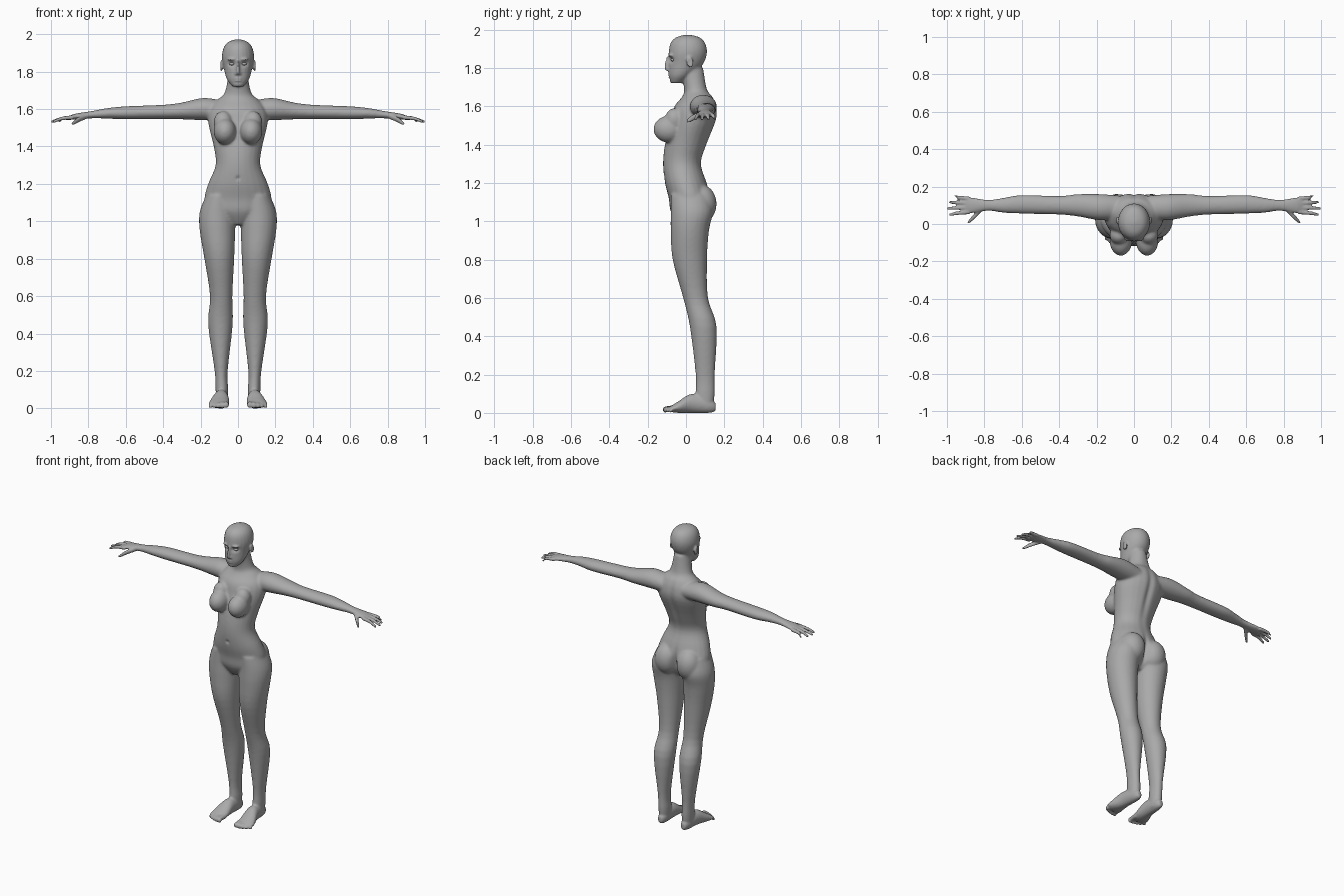
import bpy, bmesh
from math import sin, cos, pi, exp
from mathutils import Vector, Matrix
from mathutils.kdtree import KDTree

if "Cube" in bpy.data.objects:
    bpy.data.objects.remove(bpy.data.objects["Cube"])

GREY = (.4, .4, .4, 1)
skin = bpy.data.materials.new("plain grey")
skin.use_nodes = True
skin.diffuse_color = GREY
skin.node_tree.nodes["Principled BSDF"].inputs["Base Color"].default_value = GREY

bm = bmesh.new()
BOTH, MIDDLE = (1, -1), (1,)


def spline(before, start, end, after, t):
    """Point between start and end on a smooth curve through all four."""
    result = []
    for p, q, r, s in zip(before, start, end, after):
        bend = 2 * p - 5 * q + 4 * r - s
        twist = 3 * (q - r) + s - p
        result.append(q + ((r - p) * t + bend * t * t + twist * t ** 3) / 2)
    return result


def loft(axis, sections, sides=BOTH, segments=24, steps=4):
    """Smooth tube through ellipses: position, then centre and radius on both cross axes."""
    last = len(sections) - 1
    rows = []
    for i in range(last):
        before, after = sections[max(i - 1, 0)], sections[min(i + 2, last)]
        for k in range(steps):
            rows.append(spline(before, sections[i], sections[i + 1], after, k / steps))
    rows.append(sections[last])
    for side in sides:
        rings = []
        for along, centre_a, radius_a, centre_b, radius_b in rows:
            ring = []
            for k in range(segments):
                angle = 2 * pi * k / segments
                a = centre_a + radius_a * cos(angle)
                b = centre_b + radius_b * sin(angle)
                x, y, z = {"X": (along, a, b), "Y": (a, along, b), "Z": (a, b, along)}[axis]
                ring.append(bm.verts.new((x * side, y, z)))
            rings.append(ring)
        faces = [bm.faces.new(rings[0]), bm.faces.new(rings[-1])]
        for low, high in zip(rings, rings[1:]):
            for k in range(segments):
                faces.append(bm.faces.new((low[k - 1], low[k], high[k], high[k - 1])))
        bmesh.ops.recalc_face_normals(bm, faces=faces)


def upright(rows):
    """Loft standing on the centre line: height, half width, depth centre, half depth."""
    loft("Z", [(z, 0, width, y, depth) for z, width, y, depth in rows], MIDDLE)


def ball(centre, radii, sides=BOTH, tilt=0):
    x, y, z = centre
    for side in sides:
        place = Matrix.Translation((x * side, y, z))
        turn = Matrix.Rotation(tilt, 4, "X")
        bmesh.ops.create_uvsphere(bm, u_segments=24, v_segments=16, radius=1,
                                  matrix=place @ turn @ Matrix.Diagonal((*radii, 1)))


def digit(axis, path):
    """Finger or toe: round sections given as position, cross centres and radius."""
    loft(axis, [(along, a, r, b, r) for along, a, b, r in path], segments=12)


# Torso and neck
upright([(.98, .04, .01, .05), (1.05, .16, .02, .1), (1.12, .18, .02, .11),
         (1.2, .16, 0, .11), (1.3, .12, -.02, .1), (1.4, .13, 0, .11),
         (1.53, .16, .04, .12), (1.6, .15, .05, .11), (1.65, .11, .06, .08),
         (1.69, .07, .05, .06), (1.8, .05, .03, .06)])

# Head
upright([(1.72, .03, -.05, .03), (1.76, .06, -.03, .06), (1.82, .076, 0, .09),
         (1.88, .086, .01, .1), (1.93, .076, .01, .09), (1.96, .05, .01, .06),
         (1.973, .01, .01, .01)])

# Nose, lips, brow and ears
upright([(1.86, .006, -.08, .02), (1.83, .008, -.09, .02), (1.8, .01, -.09, .023),
         (1.785, .008, -.09, .016)])
ball((.01, -.09, 1.79), (.008, .01, .007))
for z, width in ((1.762, .022), (1.752, .019)):
    ball((0, -.084, z), (width, .01, .006), MIDDLE)
ball((.03, -.077, 1.866), (.026, .016, .008))
ball((.09, .02, 1.83), (.009, .018, .03), tilt=.2)

# Breasts and buttocks
ball((.07, -.09, 1.48), (.06, .08, .07))
ball((.08, -.06, 1.53), (.05, .05, .06))
ball((.08, .08, 1.09), (.08, .08, .1))

# Legs
loft("Z", [(1.14, .1, .07, .02, .1), (1.05, .11, .095, .03, .11), (.95, .11, .095, .02, .1),
           (.8, .1, .08, .02, .09), (.6, .09, .06, .05, .065), (.45, .094, .066, .09, .07),
           (.2, .09, .035, .1, .05), (.1, .086, .034, .1, .05), (.02, .085, .03, .1, .04)])

# Feet
loft("Y", [(.155, .085, .015, .03, .02), (.12, .085, .03, .04, .04), (.03, .09, .04, .05, .05),
           (-.04, .1, .053, .03, .03), (-.08, .104, .048, .02, .015)])

# Toes, shorter and thinner towards the outside
for k in range(5):
    x, tip = .063 + .021 * k, .002 * k * k - .12
    radius = .017 - .0015 * k
    digit("Y", [(-.05, x, .025, radius), (tip + .02, x, .022, radius * .8),
                (tip + .01, x, radius, radius), (tip, x, radius, radius / 2)])

# Arms and palms
loft("X", [(.06, .09, .06, 1.59, .05), (.18, .09, .07, 1.6, .06), (.3, .1, .06, 1.59, .045),
           (.4, .1, .05, 1.585, .038), (.6, .105, .05, 1.58, .035), (.7, .1, .04, 1.577, .028),
           (.78, .1, .03, 1.57, .02), (.87, .1, .042, 1.56, .015), (.91, .1, .04, 1.55, .01)])

# Fingers fan out from the palm, the second one longest
for k in range(4):
    fan = k - 1.5
    tip = 1 - .01 * (k - 1) ** 2
    digit("X", [(.88, .1 + .024 * fan, 1.556, .012), (.94, .1 + .028 * fan, 1.55, .01),
                (tip - .01, .1 + .033 * fan, 1.535, .008), (tip, .1 + .033 * fan, 1.533, .004)])

# Thumbs
digit("X", [(.81, .085, 1.56, .015), (.85, .045, 1.545, .015), (.88, .015, 1.525, .011),
            (.89, .006, 1.52, .005)])

# Fuse everything into one skin
mesh = bpy.data.meshes.new("body")
bm.to_mesh(mesh)
bm.free()
body = bpy.data.objects.new("body", mesh)
bpy.context.collection.objects.link(body)
bpy.context.view_layer.objects.active = body
body.select_set(True)
fuse = body.modifiers.new("fuse", "REMESH")
fuse.mode, fuse.voxel_size = "VOXEL", .006
bpy.ops.object.modifier_apply(modifier=fuse.name)


def ramp(value, low, high):
    return min(max((value - low) / (high - low), 0), 1)


# Soften the joints strongly, but hands, feet, face and ears only slightly
soft = body.vertex_groups.new(name="soft")
for v in body.data.vertices:
    x, y, z = v.co
    face = ramp(z, 1.7, 1.74) * ramp(-y, -.04, 0)
    ear = ramp(abs(x), .075, .085) * ramp(z, 1.72, 1.76)
    weight = (1 - ramp(abs(x), .77, .85)) * ramp(z, .06, .13) * (1 - max(face, ear))
    soft.add([v.index], weight, "REPLACE")
for name, count, limit in (("soften", 16, soft.name), ("polish", 2, "")):
    smooth = body.modifiers.new(name, "SMOOTH")
    smooth.factor, smooth.iterations, smooth.vertex_group = .5, count, limit
    bpy.ops.object.modifier_apply(modifier=name)

# Sculpted hollows: sides, centre, spread, push
STROKES = {
    "eye sockets": (BOTH, (.032, -.085, 1.842), (.015, .03, .01), (0, .013, 0)),
    "mouth line": (MIDDLE, (0, -.09, 1.757), (.016, .02, .003), (0, .004, 0)),
    "chin crease": (MIDDLE, (0, -.09, 1.743), (.02, .02, .004), (0, .003, 0)),
    "ear bowls": (BOTH, (.1, .02, 1.83), (.008, .008, .015), (-.006, 0, 0)),
    "spine": (MIDDLE, (0, .16, 1.45), (.014, .06, .13), (0, -.012, 0)),
    "seat cleft": (MIDDLE, (0, .14, 1.07), (.012, .05, .06), (0, -.03, 0)),
    "navel": (MIDDLE, (0, -.11, 1.23), (.007, .02, .008), (0, .008, 0)),
}
verts = body.data.vertices
tree = KDTree(len(verts))
for v in verts:
    tree.insert(v.co, v.index)
tree.balance()
for sides, centre, spread, push in STROKES.values():
    for side in sides:
        flip = Vector((side, 1, 1))
        middle = Vector(centre) * flip
        for place, index, reach in tree.find_range(middle, 3 * max(spread)):
            distance = sum((d / s) ** 2 for d, s in zip(place - middle, spread))
            verts[index].co += Vector(push) * flip * exp(-distance / 2)
body.data.materials.clear()
body.data.materials.append(skin)
bpy.ops.object.shade_smooth()

# Eyes
for side, name in ((1, "left_eye"), (-1, "right_eye")):
    bpy.ops.mesh.primitive_uv_sphere_add(radius=1, location=(.032 * side, -.066, 1.842))
    eye = bpy.context.object
    eye.name, eye.scale = name, (.015, .014, .009)
    eye.data.materials.append(skin)
    bpy.ops.object.shade_smooth()
